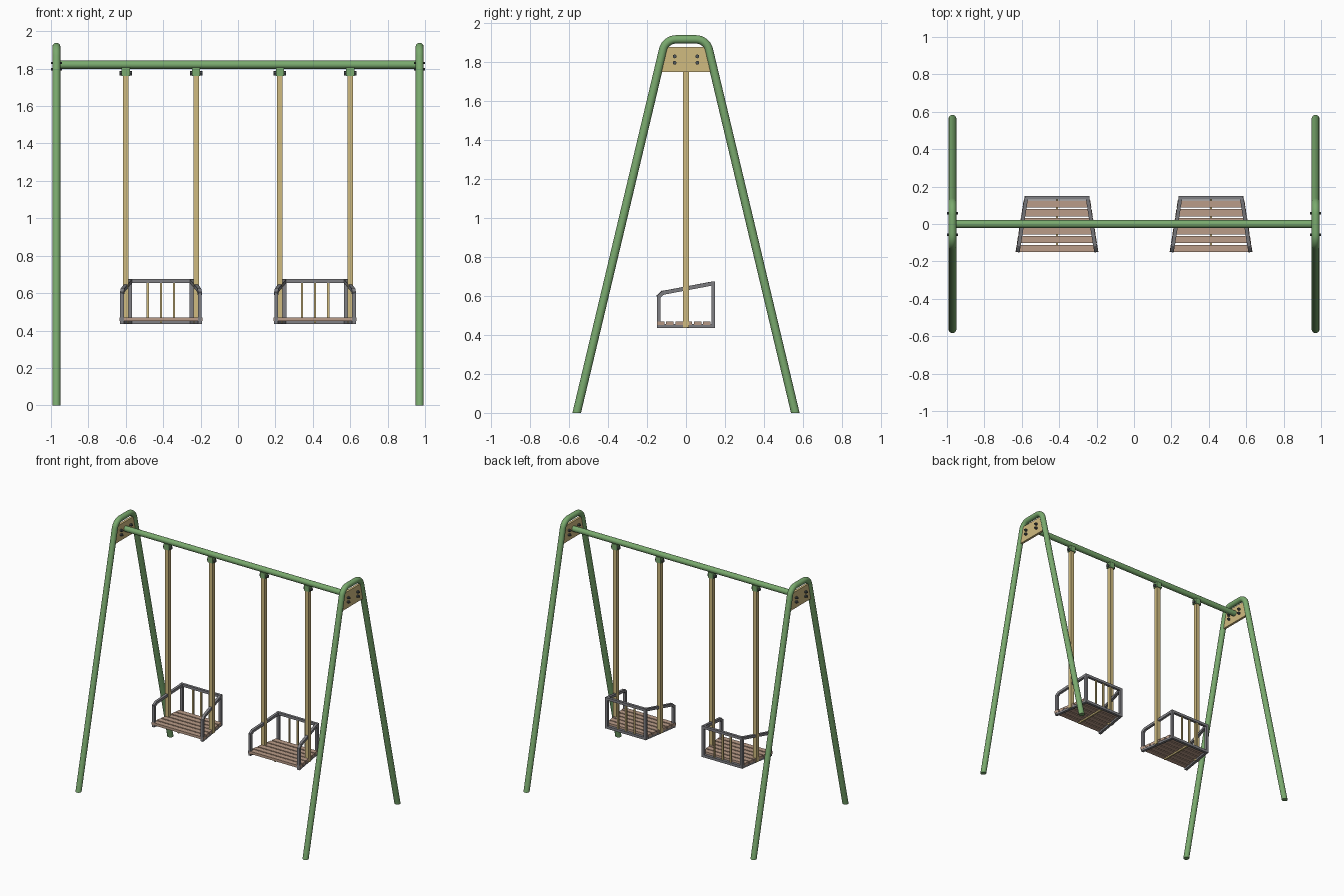
import bpy, bmesh, math
from mathutils import Vector, Matrix

if "Cube" in bpy.data.objects:
    bpy.data.objects.remove(bpy.data.objects["Cube"])


def mat(name, r, g, b):
    m = bpy.data.materials.new(name)
    lin = lambda c: ((c / 255 + 0.055) / 1.055) ** 2.4 if c > 10 else c / 255 / 12.92
    m.diffuse_color = (lin(r), lin(g), lin(b), 1)
    m.use_nodes = True
    m.node_tree.nodes["Principled BSDF"].inputs["Base Color"].default_value = m.diffuse_color
    return m


GREEN = mat("green paint", 122, 170, 110)
TAN = mat("tan metal", 208, 187, 128)
GREY = mat("grey frame", 128, 128, 132)
WOOD = mat("brown wood", 186, 156, 136)
DARK = mat("dark bolts", 82, 88, 90)


def finish(bm, name, material, smooth=False):
    bmesh.ops.recalc_face_normals(bm, faces=bm.faces)
    me = bpy.data.meshes.new(name)
    bm.to_mesh(me)
    bm.free()
    ob = bpy.data.objects.new(name, me)
    bpy.context.collection.objects.link(ob)
    me.materials.append(material)
    if smooth:
        bpy.ops.object.select_all(action='DESELECT')
        ob.select_set(True)
        bpy.context.view_layer.objects.active = ob
        bpy.ops.object.shade_smooth_by_angle(angle=math.radians(40))
    return ob


def box(bm, c, s):
    bmesh.ops.create_cube(bm, size=1, matrix=Matrix.Translation(c) @ Matrix.Diagonal((*s, 1)))


def bar(bm, p, q, w, h, ext=0.0):
    """Rectangular bar from p to q, extended a little at both ends."""
    p, q = Vector(p), Vector(q)
    d = q - p
    rot = d.to_track_quat('Z', 'X').to_matrix().to_4x4()
    bmesh.ops.create_cube(bm, size=1, matrix=Matrix.Translation((p + q) / 2) @ rot
                          @ Matrix.Diagonal((w, h, d.length + 2 * ext, 1)))


def rod(bm, c, r, length, seg=16):
    """Cylinder along x."""
    bmesh.ops.create_cone(bm, cap_ends=True, segments=seg, radius1=r, radius2=r, depth=length,
                          matrix=Matrix.Translation(c) @ Matrix.Rotation(math.pi / 2, 4, 'Y'))


def prism(bm, pts, vec):
    f = bm.faces.new([bm.verts.new(p) for p in pts])
    g = bmesh.ops.extrude_face_region(bm, geom=[f])['geom']
    bmesh.ops.translate(bm, vec=vec, verts=[v for v in g if isinstance(v, bmesh.types.BMVert)])


# A-frame centre line in the y-z plane
R = 0.0215
FOOT, CORNER, TOP, BEND = 0.561, 0.105, 1.917, 0.068
leg = Vector((FOOT - CORNER, -TOP)).normalized()
turn = math.acos(leg.x)
t = BEND * math.tan(turn / 2)
half = []
N = 8
for i in range(N + 1):
    a = turn * i / N
    half.append((Vector((CORNER - t + BEND * math.sin(a), TOP - BEND * (1 - math.cos(a)))),
                 Vector((math.sin(a), math.cos(a)))))
half.append((Vector((FOOT, 0)), Vector((1 / math.sin(turn), 0))))   # flat cut on the ground
path = [(Vector((-p.x, p.y)), Vector((-n.x, n.y))) for p, n in reversed(half)] + half


def a_frame(x, name):
    bm = bmesh.new()
    rings = []
    for p, n in path:
        ring = []
        for k in range(20):
            a = 2 * math.pi * k / 20
            o = p + n * R * math.sin(a)
            ring.append(bm.verts.new((x + R * math.cos(a), o.x, o.y)))
        rings.append(ring)
    for r0, r1 in zip(rings, rings[1:]):
        for k in range(20):
            bm.faces.new((r0[k], r0[k - 1], r1[k - 1], r1[k]))
    bm.faces.new(rings[0])
    bm.faces.new(rings[-1])
    finish(bm, name, GREEN, True)


for side, sx in (("left", -1), ("right", 1)):
    x = sx * 0.971
    a_frame(x, side + "_a_frame")
    # gusset plate between the legs
    bm = bmesh.new()
    prism(bm, [(x - 0.009, y, z) for y, z in ((-0.132, 1.75), (0.132, 1.75), (0.104, 1.877), (-0.104, 1.877))],
          (0.018, 0, 0))
    finish(bm, side + "_gusset_plate", TAN)
    # bolts through the plate
    bm = bmesh.new()
    for y in (-0.058, 0.058):
        for z in (1.797, 1.83):
            rod(bm, (x, y, z), 0.010, 0.044, 8)
            rod(bm, (x, y, z), 0.006, 0.058, 8)
    finish(bm, side + "_plate_bolts", DARK)

# top beam
bm = bmesh.new()
rod(bm, (0, 0, 1.821), R, 1.94, 20)
finish(bm, "top_beam", GREEN, True)


def rail_half(y):
    """Half width of the tapered seat frame at depth y."""
    return 0.208 + (0.164 - 0.208) * (y + 0.14) / 0.28


def swing(cx, side):
    # hanger bars, brackets and pivot bolts
    bars, br, bo = bmesh.new(), bmesh.new(), bmesh.new()
    for s in (-1, 1):
        x = cx + s * 0.188
        box(bars, (x, 0, 1.112), (0.03, 0.03, 1.345))
        box(br, (x, 0, 1.783), (0.044, 0.04, 0.044))
        rod(bo, (x, 0, 1.775), 0.012, 0.066, 8)
    finish(bars, side + "_hanger_bars", TAN)
    finish(br, side + "_hanger_brackets", GREEN)
    finish(bo, side + "_pivot_bolts", DARK)

    # seat frame: side rails, posts, armrests and back rails
    bm = bmesh.new()
    T = 0.02
    f, b = rail_half(-0.14), rail_half(0.14)
    for s in (-1, 1):
        P = lambda hx, y, z: (cx + s * hx, y, z)
        bar(bm, P(f, -0.14, 0.445), P(b, 0.14, 0.445), T, 0.02, 0.008)
        box(bm, P(f, -0.14, 0.52), (T, T, 0.17))
        box(bm, P(b, 0.14, 0.555), (T, T, 0.24))
        m = rail_half(-0.115)
        bar(bm, P(f, -0.14, 0.598), P(m, -0.12, 0.616), T, T, 0.006)
        bar(bm, P(m, -0.12, 0.616), P(b, 0.14, 0.665), T, T, 0.004)
    for z in (0.445, 0.665):
        box(bm, (cx, 0.14, z), (2 * b + T, T, T))
    finish(bm, side + "_seat_frame", GREY)

    # tapered seat slats
    bm = bmesh.new()
    for i in range(6):
        y0 = -0.15 + i * 0.0475
        y1 = y0 + 0.039
        w0, w1 = rail_half(y0) + 0.012, rail_half(y1) + 0.012
        prism(bm, [(cx - w0, y0, 0.45), (cx + w0, y0, 0.45), (cx + w1, y1, 0.45), (cx - w1, y1, 0.45)],
              (0, 0, 0.02))
    finish(bm, side + "_seat_slats", WOOD)

    # back spindles and the strip under the slats
    bm = bmesh.new()
    for k in (-1, 0, 1):
        box(bm, (cx + k * 0.07, 0.14, 0.555), (0.012, 0.012, 0.21))
    box(bm, (cx, 0, 0.445), (0.012, 0.28, 0.012))
    finish(bm, side + "_back_spindles", TAN)


swing(-0.412, "left")
swing(0.412, "right")
